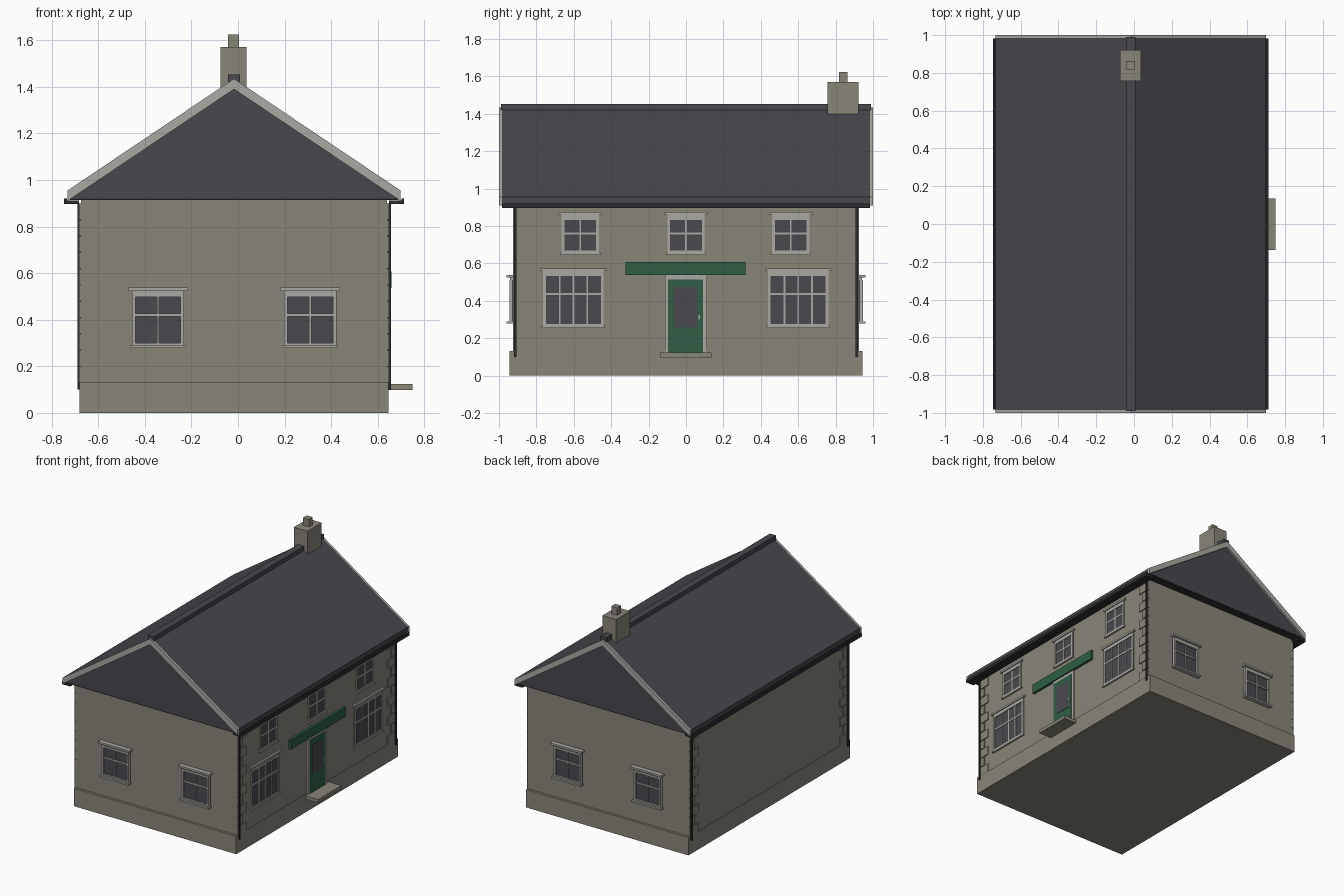
import bpy, bmesh

if "Cube" in bpy.data.objects:
    bpy.data.objects.remove(bpy.data.objects["Cube"])


def material(name, rgb):
    m = bpy.data.materials.new(name)
    m.use_nodes = True
    m.diffuse_color = (*rgb, 1)
    m.node_tree.nodes["Principled BSDF"].inputs["Base Color"].default_value = (*rgb, 1)
    return m


STONE = material("warm grey stone", (0.25, 0.235, 0.19))
TRIM = material("pale grey trim", (0.40, 0.395, 0.36))
SLATE = material("dark slate", (0.065, 0.063, 0.073))
GLASS = material("dark glass", (0.068, 0.066, 0.078))
GREEN = material("deep green paint", (0.026, 0.114, 0.058))
BLACK = material("black gutter", (0.026, 0.026, 0.031))

CX = -0.017                  # centre line of the house
HALF_W, HALF_L = 0.657, 0.925  # wall half width and half length
EAVE, APEX, ROOF_HALF = 0.955, 1.435, 0.715
WALL_TOP = 0.92


def finish(name, bm, mats):
    bmesh.ops.recalc_face_normals(bm, faces=bm.faces)
    mesh = bpy.data.meshes.new(name)
    bm.to_mesh(mesh)
    bm.free()
    for m in mats:
        mesh.materials.append(m)
    obj = bpy.data.objects.new(name, mesh)
    bpy.context.collection.objects.link(obj)
    return obj


def boxes(name, items):
    """One object from (x range, y range, z range, material) boxes."""
    bm, mats = bmesh.new(), []
    for xr, yr, zr, mat in items:
        if mat not in mats:
            mats.append(mat)
        verts = bmesh.ops.create_cube(bm, size=1)["verts"]
        for v in verts:
            for axis, (a, b) in enumerate((xr, yr, zr)):
                v.co[axis] = (a + b) / 2 + v.co[axis] * (b - a)
        for f in {f for v in verts for f in v.link_faces}:
            f.material_index = mats.index(mat)
    return finish(name, bm, mats)


def prism(name, outline, y0, y1, mat):
    """Extrude an x-z outline from y0 to y1."""
    bm = bmesh.new()
    face = bm.faces.new([bm.verts.new((x, y0, z)) for x, z in outline])
    new = bmesh.ops.extrude_face_region(bm, geom=[face])["geom"]
    bmesh.ops.translate(bm, vec=(0, y1 - y0, 0),
                        verts=[g for g in new if isinstance(g, bmesh.types.BMVert)])
    return finish(name, bm, [mat])


def on_wall(side, u, z, d, mat):
    """Box from a range along a wall, a height range and a depth range out of it."""
    if side == "right":
        return ((CX + HALF_W + d[0], CX + HALF_W + d[1]), u, z, mat)
    if side == "front":
        return (u, (-HALF_L - d[1], -HALF_L - d[0]), z, mat)
    return (u, (HALF_L + d[0], HALF_L + d[1]), z, mat)


def window(name, side, c, half, z0, z1, cols, bar_z, d):
    """Glazed sash window with frame, glazing bars, sill and lintel."""
    f, b = 0.015, 0.006

    def piece(u0, u1, a, e, depth, mat=TRIM):
        return on_wall(side, (c + u0, c + u1), (a, e), (-0.005, depth), mat)
    items = [piece(-half, half, z0, z1, d * 0.3, GLASS),
             piece(-half, -half + f, z0, z1, d), piece(half - f, half, z0, z1, d),
             piece(-half, half, z0, z0 + f, d), piece(-half, half, z1 - f, z1, d),
             piece(-half, half, bar_z - b, bar_z + b, d * 0.7),
             piece(-half - 0.008, half + 0.008, z0 - 0.007, z0 + 0.005, d * 1.7),
             piece(-half, half, z1, z1 + 0.012, d * 0.8),
             piece(-half - 0.016, half + 0.016, z1 + 0.012, z1 + 0.026, d * 1.7)]
    for i in range(1, cols):
        u = -half + f + (2 * half - 2 * f) * i / cols
        items.append(piece(u - b * 0.8, u + b * 0.8, z0, z1, d * 0.7))
    boxes(name, items)


# Walls and plinth
boxes("walls", [((CX - HALF_W, CX + HALF_W), (-HALF_L, HALF_L), (0, WALL_TOP), STONE)])
boxes("plinth", [((CX - 0.663, CX + 0.663), (-0.943, 0.943), (0, 0.132), STONE)])

# Corner stones and downpipes on both long walls
stones, pipes = [], []
for sx in (-1, 1):
    xr = sorted((CX + sx * 0.65, CX + sx * 0.664))
    px = sorted((CX + sx * 0.655, CX + sx * 0.673))
    for sy in (-1, 1):
        for i in range(11):
            length = 0.10 if i % 2 == 0 else 0.06
            z = 0.132 + i * 0.07
            stones.append((xr, sorted((sy * HALF_L, sy * (HALF_L - length))),
                           (z, z + 0.064), STONE))
        pipes.append((px, (sy * 0.912 - 0.007, sy * 0.912 + 0.007), (0.10, 0.90), BLACK))
boxes("corner_stones", stones)
boxes("downpipes", pipes)

# Roof, with slate gable ends
L, R = CX - ROOF_HALF, CX + ROOF_HALF
prism("roof", [(L, EAVE), (CX, APEX), (R, EAVE), (R, WALL_TOP), (L, WALL_TOP)],
      -0.985, 0.985, SLATE)
boxes("soffit", [((L + 0.01, R - 0.01), (-0.983, 0.983), (0.914, WALL_TOP), BLACK)])
boxes("ridge_tiles", [((CX - 0.025, CX + 0.025), (-0.99, 0.99), (1.42, 1.452), SLATE)])

# Bargeboards at each gable
board = [(L, EAVE), (CX, APEX), (R, EAVE), (R, EAVE - 0.045), (CX, APEX - 0.045), (L, EAVE - 0.045)]
for name, y in (("front", -1.0), ("back", 0.985)):
    prism(name + "_bargeboard", board, y, y + 0.015, TRIM)

# Gutters along the eaves
gutters = []
for sx in (-1, 1):
    gutters.append((sorted((CX + sx * 0.665, CX + sx * 0.73)), (-0.983, 0.983), (0.897, 0.912), BLACK))
    gutters.append((sorted((CX + sx * 0.718, CX + sx * 0.73)), (-0.983, 0.983), (0.897, 0.92), BLACK))
boxes("gutters", gutters)

# Chimney
boxes("chimney", [((-0.075, 0.037), (0.757, 0.922), (1.33, 1.57), STONE),
                  ((-0.042, 0.005), (0.818, 0.864), (1.57, 1.625), STONE)])

# Windows
for i, y in enumerate((-0.565, 0, 0.56)):
    window(f"upper_window_{i + 1}", "right", y, 0.1, 0.653, 0.848, 2, 0.76, 0.008)
for i, y in enumerate((-0.602, 0.6)):
    window(f"lower_window_{i + 1}", "right", y, 0.162, 0.262, 0.548, 4, 0.437, 0.008)
for side in ("front", "back"):
    for i, x in enumerate((-0.343, 0.31)):
        window(f"{side}_gable_window_{i + 1}", side, x, 0.112, 0.285, 0.512, 2, 0.42, 0.02)

# Door with frame, glazing and step
boxes("door", [on_wall("right", (-0.113, 0.113), (0.12, 0.537), (-0.005, 0.009), TRIM),
               on_wall("right", (-0.095, 0.09), (0.12, 0.515), (0, 0.012), GREEN),
               on_wall("right", (-0.068, 0.062), (0.257, 0.475), (0, 0.014), GLASS),
               on_wall("right", (0.066, 0.076), (0.30, 0.325), (0, 0.017), TRIM)])
boxes("door_step", [on_wall("right", (-0.138, 0.135), (0.098, 0.123), (0, 0.11), STONE)])

# Plain fascia board above the door
boxes("fascia_board", [on_wall("right", (-0.323, 0.317), (0.537, 0.607), (-0.005, 0.018), GREEN)])
